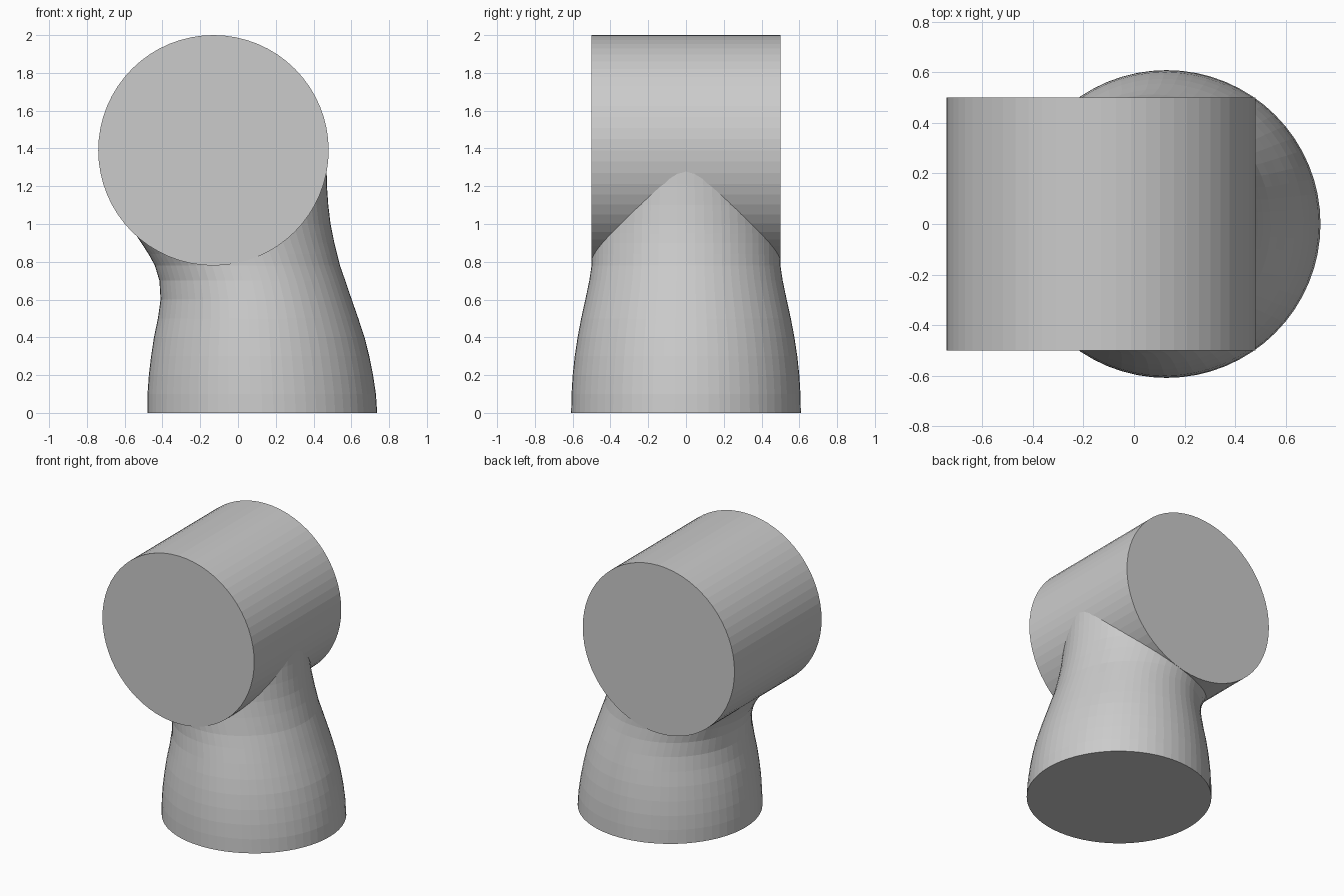
import bpy, bmesh, math

if "Cube" in bpy.data.objects:
    bpy.data.objects.remove(bpy.data.objects["Cube"])

R, OFF = 0.61, 0.13


def make_object(name, bm):
    bmesh.ops.recalc_face_normals(bm, faces=bm.faces)
    mesh = bpy.data.meshes.new(name)
    bm.to_mesh(mesh)
    bm.free()
    obj = bpy.data.objects.new(name, mesh)
    bpy.context.collection.objects.link(obj)
    return obj


def loft(name, rings):
    bm = bmesh.new()
    loops = [[bm.verts.new(p) for p in ring] for ring in rings]
    n = len(loops[0])
    for a, b in zip(loops, loops[1:]):
        for i in range(n):
            j = (i + 1) % n
            bm.faces.new((a[i], a[j], b[j], b[i]))
    bm.faces.new(loops[0][::-1])
    bm.faces.new(loops[-1])
    return make_object(name, bm)


# Horizontal drum across the top, its flat ends facing front and back
SIDES = 64
drum = loft("drum_and_neck", [
    [(-OFF + R * math.cos(2 * math.pi * i / SIDES), y,
      2 - R + R * math.sin(2 * math.pi * i / SIDES)) for i in range(SIDES)]
    for y in (-0.5, 0.5)])

# Flared neck: height, left edge, right edge, half depth
SECTIONS = [
    (0.00, -0.480, 0.737, 0.608), (0.10, -0.479, 0.730, 0.606),
    (0.20, -0.472, 0.715, 0.600), (0.30, -0.460, 0.695, 0.589),
    (0.40, -0.445, 0.670, 0.574), (0.50, -0.424, 0.637, 0.555),
    (0.60, -0.410, 0.602, 0.533), (0.70, -0.416, 0.568, 0.512),
    (0.78, -0.440, 0.540, 0.500), (0.84, -0.473, 0.525, 0.498),
    (0.90, -0.512, 0.510, 0.497), (0.95, -0.545, 0.500, 0.496),
    (1.00, -0.570, 0.490, 0.494), (1.10, -0.590, 0.478, 0.485),
    (1.20, -0.590, 0.471, 0.470), (1.30, -0.590, 0.469, 0.440),
    (1.39, -0.590, 0.465, 0.400),
]
neck = loft("neck_cutter", [
    [((l + r) / 2 + (r - l) / 2 * math.cos(2 * math.pi * i / SIDES),
      d * math.sin(2 * math.pi * i / SIDES), z) for i in range(SIDES)]
    for z, l, r, d in SECTIONS])

# Fuse neck and drum into one solid
mod = drum.modifiers.new("fuse_neck", 'BOOLEAN')
mod.operation = 'UNION'
mod.solver = 'EXACT'
mod.object = neck
bpy.context.view_layer.objects.active = drum
drum.select_set(True)
bpy.ops.object.modifier_apply(modifier=mod.name)
bpy.data.objects.remove(neck)
